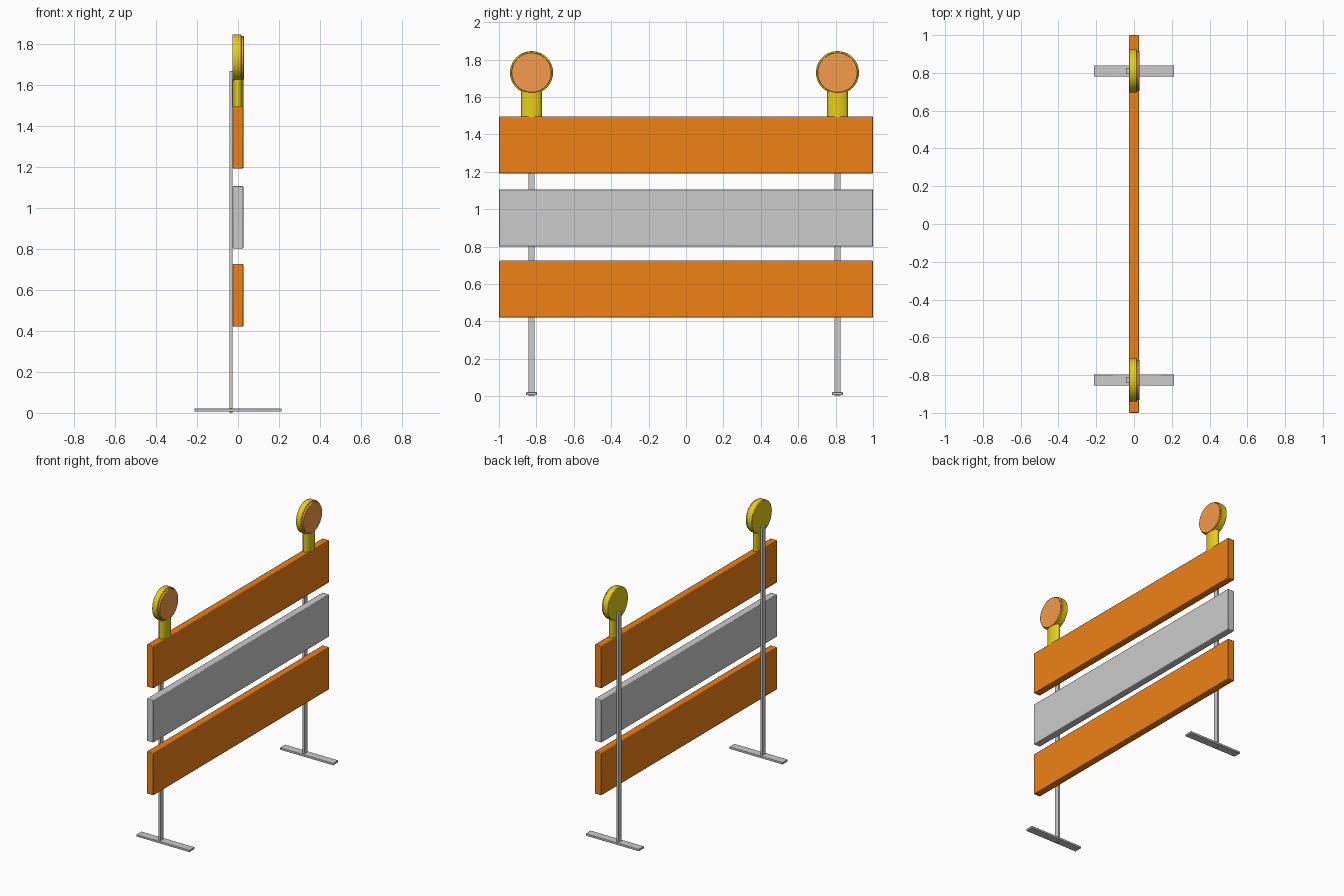
import bpy, math

if "Cube" in bpy.data.objects:
    bpy.data.objects.remove(bpy.data.objects["Cube"])

def material(name, rgb):
    m = bpy.data.materials.new(name)
    m.diffuse_color = (*rgb, 1)
    m.use_nodes = True
    m.node_tree.nodes["Principled BSDF"].inputs["Base Color"].default_value = m.diffuse_color
    return m

orange = material("orange", (0.86, 0.22, 0.008))
yellow = material("yellow", (0.80, 0.62, 0.008))
amber = material("amber", (0.92, 0.33, 0.07))

def finish(o, name, mat, bevel):
    o.name = name
    bpy.ops.object.transform_apply(location=False, rotation=True, scale=True)
    if mat:
        o.data.materials.append(mat)
    if bevel:
        b = o.modifiers.new("bevel", 'BEVEL')
        b.width = bevel
        b.segments = 2
        b.limit_method = 'ANGLE'
    bpy.ops.object.shade_smooth_by_angle(angle=math.radians(40))
    return o

def box(name, x, y, z, mat=None, bevel=0):
    """Box from (min, max) ranges on each axis."""
    bpy.ops.mesh.primitive_cube_add(size=1, location=[sum(r) / 2 for r in (x, y, z)])
    o = bpy.context.object
    o.scale = [r[1] - r[0] for r in (x, y, z)]
    return finish(o, name, mat, bevel)

def disc(name, x, y, z, radius, mat, bevel):
    """Cylinder lying along x."""
    bpy.ops.mesh.primitive_cylinder_add(vertices=40, radius=radius, depth=x[1] - x[0],
                                        location=(sum(x) / 2, y, z),
                                        rotation=(0, math.pi / 2, 0))
    return finish(bpy.context.object, name, mat, bevel)

# three horizontal boards
for name, z0, mat in (("lower_board", 0.42, orange), ("middle_board", 0.80, None),
                      ("upper_board", 1.19, orange)):
    box(name, (-0.026, 0.026), (-1, 1), (z0, z0 + 0.305), mat, 0.004)

# supports and warning lamps at each end
for side, y in (("left", -0.826), ("right", 0.81)):
    box(side + "_post", (-0.042, -0.026), (y - 0.017, y + 0.017), (0, 1.665))
    box(side + "_foot", (-0.212, 0.212), (y - 0.029, y + 0.029), (0.006, 0.021), None, 0.002)

    # oval lamp neck
    bpy.ops.mesh.primitive_cylinder_add(vertices=32, radius=1, depth=0.14,
                                        location=(0, y, 1.555))
    neck = bpy.context.object
    neck.scale = (0.026, 0.055, 1)
    finish(neck, side + "_lamp_neck", yellow, 0)

    # lamp housing and lens
    disc(side + "_lamp_housing", (-0.026, 0.016), y, 1.73, 0.115, yellow, 0.003)
    disc(side + "_lamp_lens", (0.010, 0.029), y, 1.73, 0.107, amber, 0.003)
